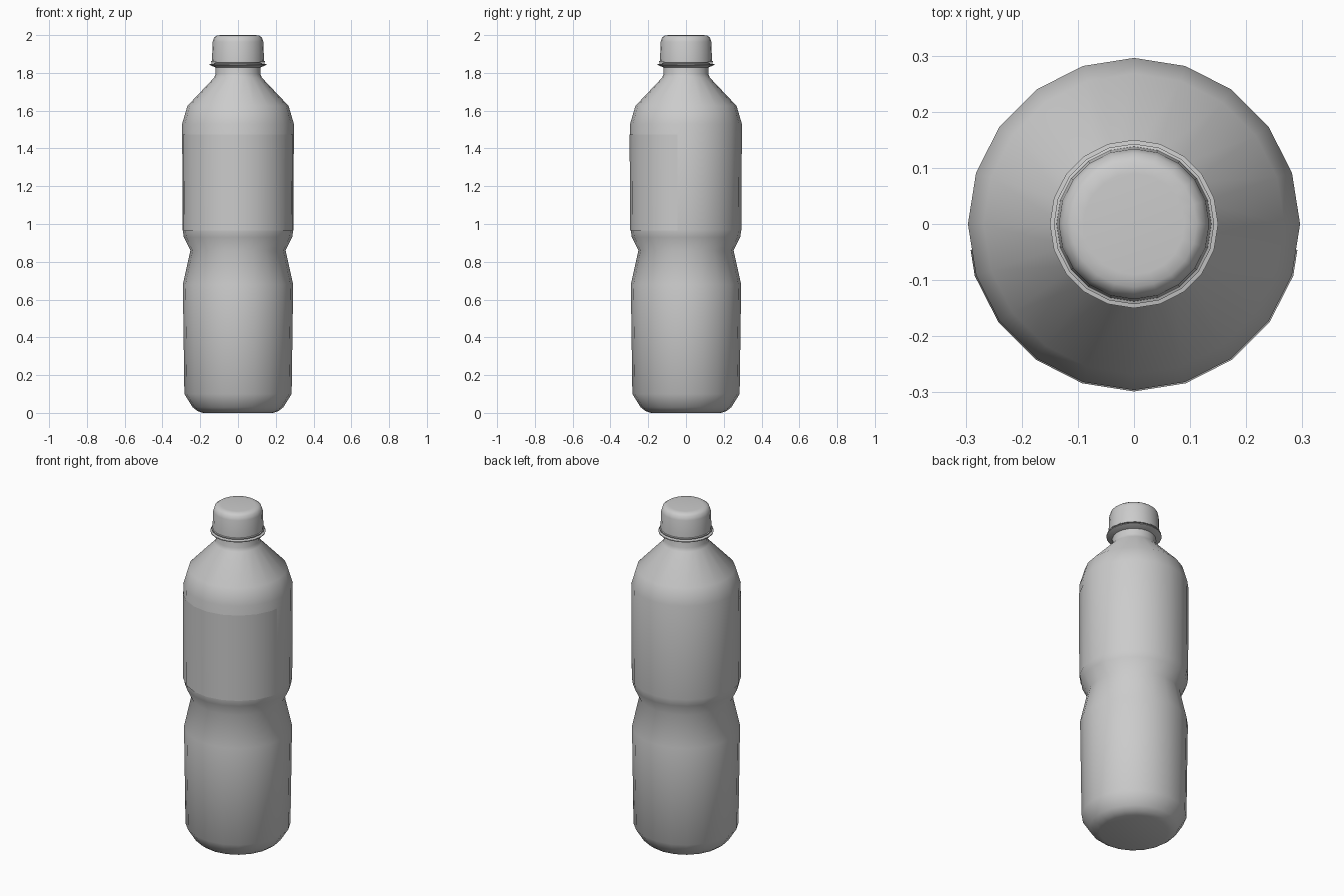
import bpy, bmesh
from math import sin, cos, radians

if "Cube" in bpy.data.objects:
    bpy.data.objects.remove(bpy.data.objects["Cube"])

SIDES = 20


def lathe(name, profile, angles=None, smooth=50):
    """Sweep (radius, z) points round z; angles are (degrees, radius factor)."""
    closed = angles is None
    if closed:
        angles = [(360 * i / SIDES, 1) for i in range(SIDES)]
    bm = bmesh.new()
    rings = [[bm.verts.new((r * f * cos(radians(a)), r * f * sin(radians(a)), z))
              for a, f in angles] for r, z in profile]
    n = len(angles)
    for low, high in zip(rings, rings[1:]):
        for i in range(n if closed else n - 1):
            j = (i + 1) % n
            bm.faces.new((low[i], low[j], high[j], high[i]))
    if closed:
        bm.faces.new(rings[0][::-1])
        bm.faces.new(rings[-1])
    mesh = bpy.data.meshes.new(name)
    bm.to_mesh(mesh)
    bm.free()
    ob = bpy.data.objects.new(name, mesh)
    bpy.context.collection.objects.link(ob)
    bpy.ops.object.select_all(action='DESELECT')
    ob.select_set(True)
    bpy.context.view_layer.objects.active = ob
    bpy.ops.object.shade_smooth_by_angle(angle=radians(smooth))
    return ob


# Bottle body with waist, shoulder and neck
lathe("bottle_body", [
    (0.185, 0.0), (0.215, 0.01), (0.24, 0.03), (0.284, 0.10), (0.292, 0.68),
    (0.252, 0.86), (0.287, 0.93), (0.293, 0.97), (0.296, 1.53), (0.268, 1.625),
    (0.126, 1.775), (0.118, 1.795), (0.118, 1.87)])

# Support ring below the cap
lathe("neck_ring", [(0.117, 1.828), (0.15, 1.842), (0.15, 1.847), (0.117, 1.853)], smooth=30)

# Screw cap with a small lip at its base
lathe("cap", [(0.143, 1.856), (0.143, 1.862), (0.138, 1.864), (0.134, 1.965),
              (0.127, 1.987), (0.112, 1.998), (0.09, 2.0)])

# Label wrapped round the front half
seam = cos(radians(9))
wrap = [(-171, seam)] + [(a, 1) for a in range(-162, -17, 18)] + [(-9, seam)]
lathe("label", [(0.296, 0.965), (0.2985, 1.475)], wrap)
